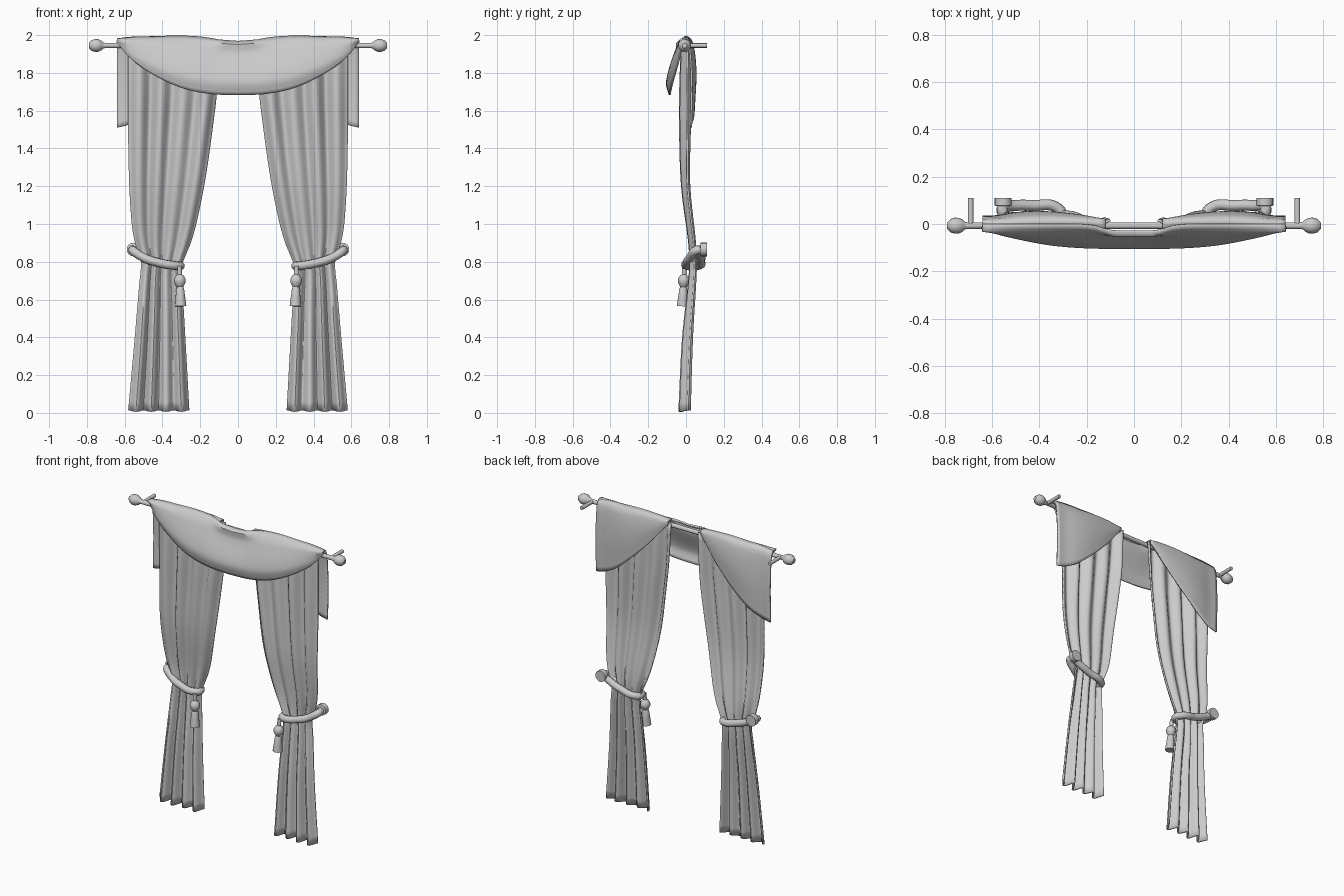
import bpy, bmesh, math
from mathutils import Vector, Matrix

if "Cube" in bpy.data.objects:
    bpy.data.objects.remove(bpy.data.objects["Cube"])


def curve(pts):
    """Smooth interpolation through (key, value) pairs."""
    def f(t):
        t = min(max(t, pts[0][0]), pts[-1][0])
        i = next(k for k in range(len(pts) - 1) if t <= pts[k + 1][0])

        def slope(k):
            a, b = pts[max(k - 1, 0)], pts[min(k + 1, len(pts) - 1)]
            return (b[1] - a[1]) / (b[0] - a[0])
        (t0, v0), (t1, v1) = pts[i], pts[i + 1]
        h = t1 - t0
        s = (t - t0) / h
        return ((2*s**3 - 3*s**2 + 1) * v0 + (s**3 - 2*s**2 + s) * h * slope(i)
                + (3*s**2 - 2*s**3) * v1 + (s**3 - s**2) * h * slope(i + 1))
    return f


def finish(name, bm, mirror=True, thick=0):
    bmesh.ops.recalc_face_normals(bm, faces=bm.faces)
    me = bpy.data.meshes.new(name)
    bm.to_mesh(me)
    bm.free()
    ob = bpy.data.objects.new(name, me)
    bpy.context.collection.objects.link(ob)
    if thick:
        m = ob.modifiers.new("thickness", 'SOLIDIFY')
        m.thickness, m.offset = thick, 0
    if mirror:
        m = ob.modifiers.new("mirror", 'MIRROR')
        m.use_mirror_merge = False
    bpy.ops.object.select_all(action='DESELECT')
    ob.select_set(True)
    bpy.context.view_layer.objects.active = ob
    bpy.ops.object.shade_smooth_by_angle(angle=math.radians(45))
    return ob


def sheet(name, f, nu, nv, mirror=True, thick=0.01):
    """Cloth grid from a function of u, v in 0..1."""
    bm = bmesh.new()
    g = [[bm.verts.new(f(i / nu, j / nv)) for j in range(nv + 1)] for i in range(nu + 1)]
    for i in range(nu):
        for j in range(nv):
            bm.faces.new((g[i][j], g[i+1][j], g[i+1][j+1], g[i][j+1]))
    return finish(name, bm, mirror, thick)


def lathe(name, profile, origin, axis, sides=16):
    """Turned part: profile of (radius, distance along axis)."""
    bm = bmesh.new()
    rot = Vector((0, 0, 1)).rotation_difference(Vector(axis)).to_matrix().to_4x4()
    rings = [[bm.verts.new((r * math.cos(2*math.pi*k/sides), r * math.sin(2*math.pi*k/sides), h))
              for k in range(sides)] for r, h in profile]
    for a, b in zip(rings, rings[1:]):
        for k in range(sides):
            n = (k + 1) % sides
            bm.faces.new((a[k], a[n], b[n], b[k]))
    bm.faces.new(rings[0])
    bm.faces.new(rings[-1])
    bm.transform(Matrix.Translation(origin) @ rot)
    return finish(name, bm)


# Rod with finials, wall brackets
RY, RZ = -0.007, 1.945
lathe("rod_with_finial", [(.014, 0), (.014, .705), (.017, .715), (.026, .724), (.033, .740),
      (.034, .757), (.029, .773), (.019, .784), (.013, .79)], (0, RY, RZ), (1, 0, 0))
lathe("wall_bracket", [(.012, 0), (.012, .117)], (.69, RY, RZ), (0, 1, 0), 12)

# Gathered curtain panels
outer = curve([(.01, .58), (.4, .545), (.7, .52), (.8, .512), (.88, .54), (1.0, .562), (1.3, .578), (1.96, .583)])
inner = curve([(.01, .26), (.55, .29), (.75, .302), (.8, .293), (.88, .258), (1.0, .222),
               (1.25, .172), (1.55, .13), (1.69, .114), (1.96, .10)])
depth = curve([(.01, -.008), (.4, .008), (.75, .036), (.88, .034), (1.2, -.002), (1.5, -.006), (1.96, -.004)])
fold = curve([(.01, .029), (.4, .025), (.8, .016), (1.2, .02), (1.6, .028), (1.96, .02)])


def panel(u, v):
    z = .01 + 1.95 * v
    x = inner(z) + (outer(z) - inner(z)) * u
    y = depth(z) + fold(z) * math.cos(u * math.pi * 8) * (.8 + .2 * math.cos(u * 9))
    return x, y, z + .004 * math.cos(u * math.pi * 8) * (1 - v)


sheet("curtain_panel", panel, 48, 40)

# Swag draped over the front of the rod
hem = curve([(0, 1.683), (.15, 1.69), (.3, 1.722), (.45, 1.793), (.57, 1.88), (.64, 1.965)])
top = curve([(0, 1.966), (.1, 1.974), (.2, 1.988), (.32, 1.994), (.45, 1.99), (.55, 1.988), (.64, 1.978)])
ridge_y = curve([(0, -.03), (.1, -.028), (.16, -.008), (.25, 0), (.64, 0)])
belly = curve([(0, -.101), (.2, -.098), (.35, -.086), (.5, -.058), (.6, -.032), (.64, -.012)])


def swag(u, v):
    x = 1.28 * u - .64
    a = abs(x)
    zt, zb = top(a), hem(a)
    y = curve([(0, ridge_y(a)), (.06, ridge_y(a) - .018), (.2, -.032 + .2 * (belly(a) + .03)),
               (.75, belly(a)), (1, belly(a) * .85)])(v)
    return x, y, zt + (zb - zt) * v


sheet("front_swag", swag, 48, 16, mirror=False)

# Pointed tails folded over the back of the rod
tail_hem = curve([(.12, 1.955), (.25, 1.80), (.33, 1.715), (.42, 1.63), (.5, 1.565), (.58, 1.525), (.64, 1.51)])
tail_y = curve([(.12, .016), (.25, .038), (.4, .05), (.5, .045), (.58, .032), (.64, .03)])


def tail(u, v):
    x = .12 + .52 * u
    zt, zb = top(x), tail_hem(x)
    y = curve([(0, ridge_y(x)), (.08, tail_y(x) * .6), (.5, tail_y(x)), (1, tail_y(x) * .85)])(v)
    return x, y, zt + (zb - zt) * v


sheet("back_tail", tail, 24, 16)

# Tieback ropes
cu = bpy.data.curves.new("tieback_path", 'CURVE')
cu.dimensions, cu.bevel_depth, cu.bevel_resolution, cu.resolution_u = '3D', .023, 3, 6
sp = cu.splines.new('BEZIER')
loop = [(.558, .065, .863), (.5, .022, .822), (.42, .004, .795), (.335, .004, .780), (.305, .038, .778),
        (.335, .074, .783), (.42, .078, .802), (.5, .078, .832)]
sp.bezier_points.add(len(loop) - 1)
for bp, co in zip(sp.bezier_points, loop):
    bp.co = co
    bp.handle_left_type = bp.handle_right_type = 'AUTO'
sp.use_cyclic_u = True
tmp = bpy.data.objects.new("tieback_path", cu)
bpy.context.collection.objects.link(tmp)
bm = bmesh.new()
bm.from_mesh(bpy.data.meshes.new_from_object(tmp.evaluated_get(bpy.context.evaluated_depsgraph_get())))
bpy.data.objects.remove(tmp)
finish("tieback_rope", bm)

# Wall knobs holding the tiebacks
lathe("tieback_knob", [(.02, 0), (.02, .025), (.036, .028), (.036, .06)], (.553, .05, .865), (0, 1, 0))

# Tassels: cord, ball and flared skirt
lathe("tassel", [(.012, 0), (.012, .045), (.022, .052), (.031, .07), (.031, .085), (.022, .103),
      (.017, .11), (.021, .12), (.025, .16), (.030, .212)], (.31, -.008, .777), (-.03, -.05, -1))
